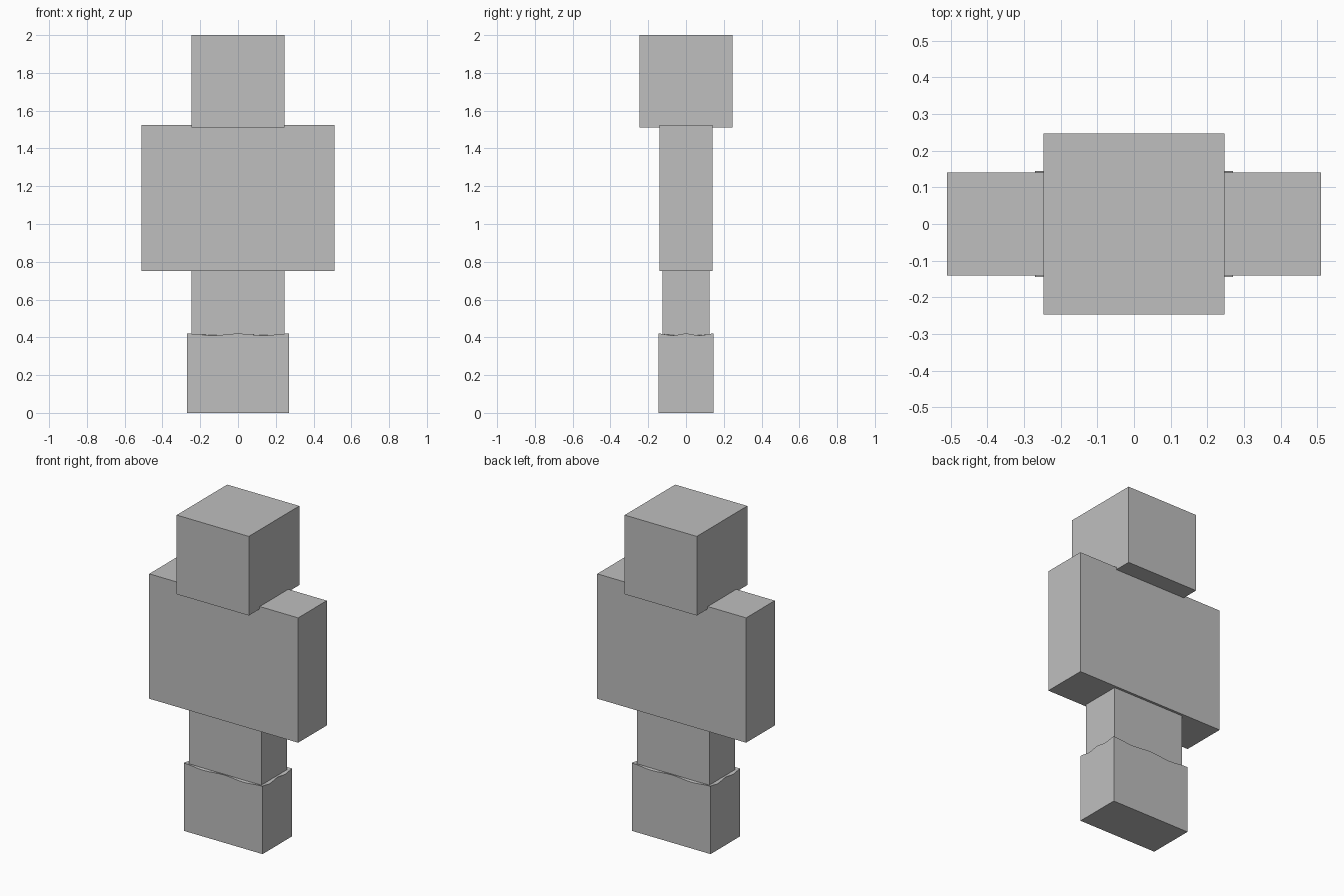
import bpy
import bmesh
from math import cos, pi

cube = bpy.data.objects.get("Cube")
if cube:
    bpy.data.objects.remove(cube, do_unlink=True)

grey = bpy.data.materials.new("plain_grey")
grey.use_nodes = True
colour = (0.52, 0.52, 0.52, 1)
grey.diffuse_color = colour
grey.node_tree.nodes["Principled BSDF"].inputs["Base Color"].default_value = colour


def add_object(name, bm):
    bmesh.ops.recalc_face_normals(bm, faces=bm.faces)
    mesh = bpy.data.meshes.new(name)
    bm.to_mesh(mesh)
    bm.free()
    mesh.materials.append(grey)
    obj = bpy.data.objects.new(name, mesh)
    bpy.context.collection.objects.link(obj)
    return obj


def box(name, half_x, half_y, bottom, top):
    bm = bmesh.new()
    bmesh.ops.create_cube(bm, size=2)
    for v in bm.verts:
        v.co = (v.co.x * half_x, v.co.y * half_y, top if v.co.z > 0 else bottom)
    return add_object(name, bm)


# Stacked body blocks
box("head", 0.247, 0.247, 1.51, 2.0)
box("torso", 0.51, 0.14, 0.752, 1.525)
box("legs", 0.247, 0.125, 0.03, 0.76)


# Boots: a rectangular sleeve with a gently wavy rim around the legs
def outline(steps=16):
    corners = [(-1, -1), (1, -1), (1, 1), (-1, 1)]
    for i, (ax, ay) in enumerate(corners):
        bx, by = corners[(i + 1) % 4]
        for s in range(steps):
            t = s / steps
            yield ax + (bx - ax) * t, ay + (by - ay) * t, cos(4 * pi * t)


def ring(bm, half_x, half_y, height, wave=0):
    return [bm.verts.new((x * half_x, y * half_y, height + wave * w))
            for x, y, w in outline()]


bm = bmesh.new()
rings = [ring(bm, 0.27, 0.145, 0),
         ring(bm, 0.27, 0.145, 0.36),
         ring(bm, 0.27, 0.145, 0.415, 0.005),
         ring(bm, 0.246, 0.124, 0.413)]
bm.faces.new(rings[0])
for low, high in zip(rings, rings[1:]):
    for i in range(len(low)):
        j = (i + 1) % len(low)
        bm.faces.new((low[i], low[j], high[j], high[i]))
add_object("boots", bm)
